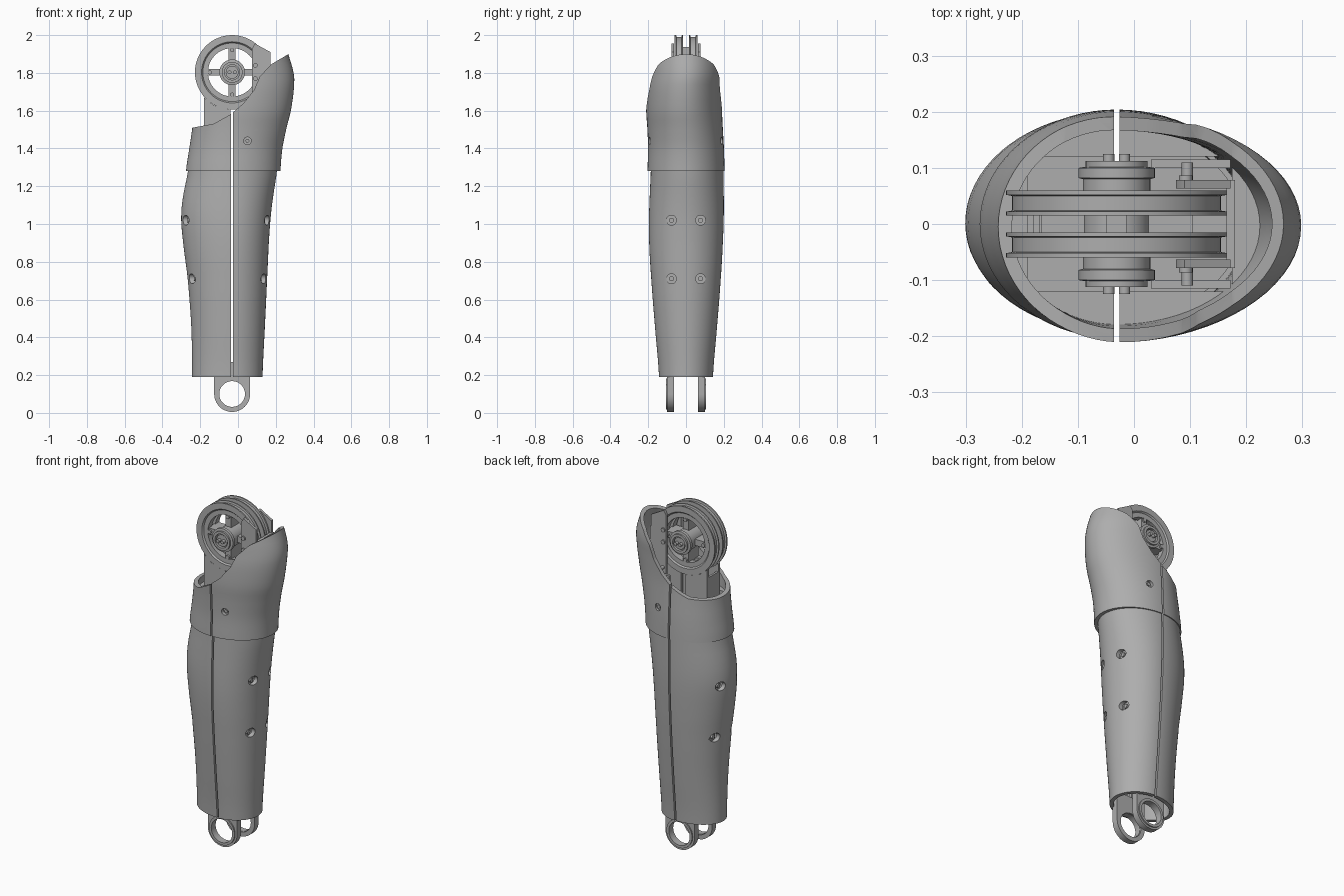
import bpy, bmesh, math
from mathutils import Vector, Matrix

if "Cube" in bpy.data.objects:
    bpy.data.objects.remove(bpy.data.objects["Cube"], do_unlink=True)

grey = bpy.data.materials.new("grey")
grey.use_nodes = True
COLOUR = (0.42, 0.42, 0.42, 1)
grey.diffuse_color = COLOUR
grey.node_tree.nodes["Principled BSDF"].inputs["Base Color"].default_value = COLOUR

CX = -0.031            # split plane, shared with the wheel and ankle axes
WHEEL_Z = 1.803
ANKLE_Z = 0.1


def make(name, bm):
    bmesh.ops.recalc_face_normals(bm, faces=bm.faces)
    mesh = bpy.data.meshes.new(name)
    bm.to_mesh(mesh)
    bm.free()
    mesh.materials.append(grey)
    ob = bpy.data.objects.new(name, mesh)
    bpy.context.collection.objects.link(ob)
    return ob


def box(name, lo, hi):
    lo, hi = Vector(lo), Vector(hi)
    bm = bmesh.new()
    bmesh.ops.create_cube(bm, size=1, matrix=Matrix.Translation((lo + hi) / 2) @ Matrix.Diagonal((*(hi - lo), 1)))
    return make(name, bm)


def cyl(name, r, depth, loc, axis, n=32):
    turn = Vector((0, 0, 1)).rotation_difference(Vector(axis)).to_matrix().to_4x4()
    bm = bmesh.new()
    bmesh.ops.create_cone(bm, cap_ends=True, segments=n, radius1=r, radius2=r, depth=depth,
                          matrix=Matrix.Translation(loc) @ turn)
    return make(name, bm)


def prism(name, pts, y0, y1):
    bm = bmesh.new()
    face = bm.faces.new([bm.verts.new((x, y0, z)) for x, z in pts])
    out = bmesh.ops.extrude_face_region(bm, geom=[face])["geom"]
    bmesh.ops.translate(bm, vec=(0, y1 - y0, 0), verts=[v for v in out if isinstance(v, bmesh.types.BMVert)])
    return make(name, bm)


def bridge(bm, rings, closed):
    n = len(rings[0])
    for i in range(len(rings) if closed else len(rings) - 1):
        a, b = rings[i], rings[(i + 1) % len(rings)]
        for j in range(n):
            k = (j + 1) % n
            bm.faces.new((a[j], a[k], b[k], b[j]))


def lathe(name, profile, z, n=64):
    """Closed (radius, y) profile turned about a cross axis at height z."""
    bm = bmesh.new()
    rings = [[bm.verts.new((CX + r * math.cos(t), y, z + r * math.sin(t)))
              for t in (2 * math.pi * j / n for j in range(n))] for r, y in profile]
    bridge(bm, rings, True)
    return make(name, bm)


def section(keys, z):
    """Smoothly interpolated (left, right, half depth, y shift) at height z."""
    i = max(k for k in range(len(keys) - 1) if keys[k][0] <= z + 1e-6)
    p = [keys[min(max(i + d, 0), len(keys) - 1)] for d in (-1, 0, 1, 2)]
    t = (z - p[1][0]) / (p[2][0] - p[1][0])
    return [0.5 * (2 * b + (c - a) * t + (2 * a - 5 * b + 4 * c - d) * t * t + (3 * b - a - 3 * c + d) * t ** 3)
            for a, b, c, d in zip(*(q[1:] for q in p))]


def loft(name, keys, z0, z1, wall, steps=20, solid=False, n=72):
    bm = bmesh.new()

    def ring(z, inset):
        left, right, half, shift = section(keys, z)
        pts = []
        for j in range(n):
            c, s = math.cos(2 * math.pi * j / n), math.sin(2 * math.pi * j / n)
            reach = right - CX if c > 0 else CX - left
            pts.append(bm.verts.new((CX + (reach - inset) * c, shift + (half - inset) * s, z)))
        return pts
    zs = [z0 + (z1 - z0) * i / steps for i in range(steps + 1)]
    if solid:
        rings = [ring(z, wall) for z in zs]
        bridge(bm, rings, False)
        bm.faces.new(rings[0])
        bm.faces.new(rings[-1])
    else:
        bridge(bm, [ring(z, 0) for z in zs] + [ring(z, wall) for z in reversed(zs)], True)
    return make(name, bm)


def cut(ob, *cutters):
    for c in cutters:
        mod = ob.modifiers.new("cut", 'BOOLEAN')
        mod.operation, mod.solver, mod.object = 'DIFFERENCE', 'EXACT', c
        bpy.context.view_layer.objects.active = ob
        bpy.ops.object.modifier_apply(modifier=mod.name)
        bpy.data.objects.remove(c, do_unlink=True)


def slit():
    return box("slit_cutter", (CX - 0.005, -0.5, 0), (CX + 0.005, 0.5, 2.2))


# Shell cross-sections: height, left, right, half depth, y shift
CALF = [(0.19, -0.243, 0.13, 0.143, 0), (0.45, -0.247, 0.142, 0.164, 0), (0.71, -0.266, 0.154, 0.184, 0),
        (0.9, -0.29, 0.163, 0.195, 0), (1.04, -0.301, 0.173, 0.198, 0.002), (1.15, -0.29, 0.187, 0.196, 0.004),
        (1.3, -0.262, 0.208, 0.192, 0.006)]
KNEE = [(1.28, -0.275, 0.225, 0.204, 0), (1.4, -0.258, 0.235, 0.201, 0), (1.51, -0.242, 0.257, 0.2, -0.005),
        (1.6, -0.235, 0.28, 0.201, -0.01), (1.72, -0.23, 0.296, 0.2, -0.007), (1.8, -0.23, 0.294, 0.197, 0),
        (1.93, -0.23, 0.26, 0.185, 0)]

# Calf shell, split front and back, with screw holes on both ends
calf = loft("calf_shell", CALF, 0.19, 1.3, 0.022, 24)
cut(calf, slit())
for z in (0.71, 1.02):
    left, right, half, shift = section(CALF, z)
    for side, reach in ((1, right - CX), (-1, CX - left)):
        for y in (-0.077, 0.077):
            x = CX + side * reach * math.sqrt(1 - (y / half) ** 2)
            cut(calf, cyl("hole_cutter", 0.026, 0.16, (x, y, z), (1, 0, 0)))
            cyl("screw_seat", 0.03, 0.03, (x - side * 0.037, y, z), (1, 0, 0))
            cyl("screw_head", 0.013, 0.012, (x - side * 0.018, y, z), (1, 0, 0), 16)

# Knee shell with its sweeping top edge
knee = loft("knee_shell", KNEE, 1.28, 1.93, 0.024, 24)
edge = [(-0.4, 1.505), (-0.24, 1.51), (-0.13, 1.53), (-0.04, 1.58), (0.03, 1.64), (0.085, 1.71), (0.115, 1.78),
        (0.175, 1.845), (0.268, 1.9), (0.4, 1.93), (0.4, 2.2), (-0.4, 2.2)]
cut(knee, prism("top_cutter", edge, -0.5, 0.5), slit())
for side in (-1, 1):
    cut(knee, cyl("hole_cutter", 0.02, 0.12, (0.05, side * 0.2, 1.44), (0, 1, 0)))
    cyl("knee_screw_seat", 0.03, 0.02, (0.05, side * 0.165, 1.44), (0, 1, 0))
    cyl("knee_screw_head", 0.01, 0.012, (0.05, side * 0.178, 1.44), (0, 1, 0), 16)

# Inner deck with a rectangular well for the wheel
deck = loft("inner_deck", KNEE, 1.4, 1.47, 0.02, 2, solid=True)
cut(deck, box("well_cutter", (-0.19, -0.12, 1.3), (0.175, 0.12, 1.6)), slit())
floor = loft("well_floor", KNEE, 1.3, 1.33, 0.034, 2, solid=True)
cut(floor, slit())

# Grooved wheel: two rims, four spokes and a stepped hub
RIM = [(0.128, 0.015), (0.197, 0.015), (0.197, 0.022), (0.186, 0.024), (0.186, 0.05), (0.197, 0.052),
       (0.197, 0.06), (0.162, 0.06), (0.155, 0.052), (0.128, 0.052)]
HUB = [(0.04, 0), (0.06, 0), (0.06, 0.08), (0.068, 0.082), (0.068, 0.1), (0.055, 0.102), (0.055, 0.112),
       (0.04, 0.112)]
for side in (-1, 1):
    lathe("wheel_rim", [(r, side * y) for r, y in RIM], WHEEL_Z)
    lathe("wheel_hub", [(r, side * y) for r, y in HUB], WHEEL_Z)
    cyl("axle_cap", 0.034, 0.02, (CX, side * 0.095, WHEEL_Z), (0, 1, 0))
    for dx in (-0.014, 0.014):
        cyl("axle_screw", 0.01, 0.025, (CX + dx, side * 0.112, WHEEL_Z), (0, 1, 0), 16)
cyl("axle", 0.042, 0.18, (CX, 0, WHEEL_Z), (0, 1, 0))
for i in range(4):
    d = Vector((round(math.cos(i * math.pi / 2)), 0, round(math.sin(i * math.pi / 2))))
    w = Vector((abs(d.z), 0, abs(d.x))) * 0.018 + Vector((0, 0.045, 0))
    hub = Vector((CX, 0, WHEEL_Z))
    a, b = hub + d * 0.055, hub + d * 0.135
    lo = Vector([min(p) for p in zip(a, b)]) - w
    hi = Vector([max(p) for p in zip(a, b)]) + w
    box("wheel_spoke", lo, hi)
    for side in (-1, 1):
        cyl("spoke_screw", 0.011, 0.012, hub + d * 0.118 + Vector((0, side * 0.049, 0)), (0, 1, 0), 16)

# Wheel fork, cradle and rails
FORK = [(0.075, 1.33), (0.075, 1.93), (0.09, 1.955), (0.172, 1.91), (0.172, 1.33)]
CRADLE = [(-0.18, 1.33), (-0.18, 1.67), (-0.13, 1.63), (-0.08, 1.612), (-0.04, 1.605), (-0.04, 1.33)]
for side in (-1, 1):
    prism("fork_plate", FORK, side * 0.063, side * 0.078)
    prism("cradle_plate", CRADLE, side * 0.045, side * 0.06)
    box("side_rail", (0.03, min(side * 0.1, side * 0.115), 1.33), (0.172, max(side * 0.1, side * 0.115), 1.6))
    cyl("fork_pin", 0.01, 0.04, (0.095, side * 0.09, 1.62), (0, 1, 0), 16)
    for z in (1.77, 1.84):
        cyl("fork_screw", 0.012, 0.01, (0.092, side * 0.081, z), (0, 1, 0), 16)
    for x0, x1 in ((-0.12, -0.045), (-0.017, 0.058)):
        box("leg_rail", (x0, side * 0.085 - 0.012, 0.24), (x1, side * 0.085 + 0.012, 1.32))
box("fork_web", (0.165, -0.078, 1.33), (0.18, 0.078, 1.84))
box("cradle_web", (-0.18, -0.06, 1.33), (-0.168, 0.06, 1.62))

# Ankle eyes with raised rims
arc = [(CX + 0.095 * math.cos(t), ANKLE_Z + 0.095 * math.sin(t))
       for t in (math.pi + math.pi * i / 24 for i in range(25))]
LIP = [(0.068, 0.07), (0.083, 0.07), (0.083, 0.107), (0.068, 0.107)]
for side in (-1, 1):
    eye = prism("ankle_eye", arc + [(CX + 0.095, 0.27), (CX - 0.095, 0.27)], side * 0.063, side * 0.1)
    cut(eye, cyl("eye_cutter", 0.07, 0.2, (CX, side * 0.085, ANKLE_Z), (0, 1, 0), 48))
    lathe("ankle_rim", [(r, side * y) for r, y in LIP], ANKLE_Z, 48)

# Smooth shading with sharp edges kept
bpy.ops.object.select_all(action='DESELECT')
for ob in bpy.context.scene.objects:
    if ob.type == 'MESH':
        ob.select_set(True)
        bpy.context.view_layer.objects.active = ob
bpy.ops.object.shade_smooth_by_angle(angle=math.radians(35))
